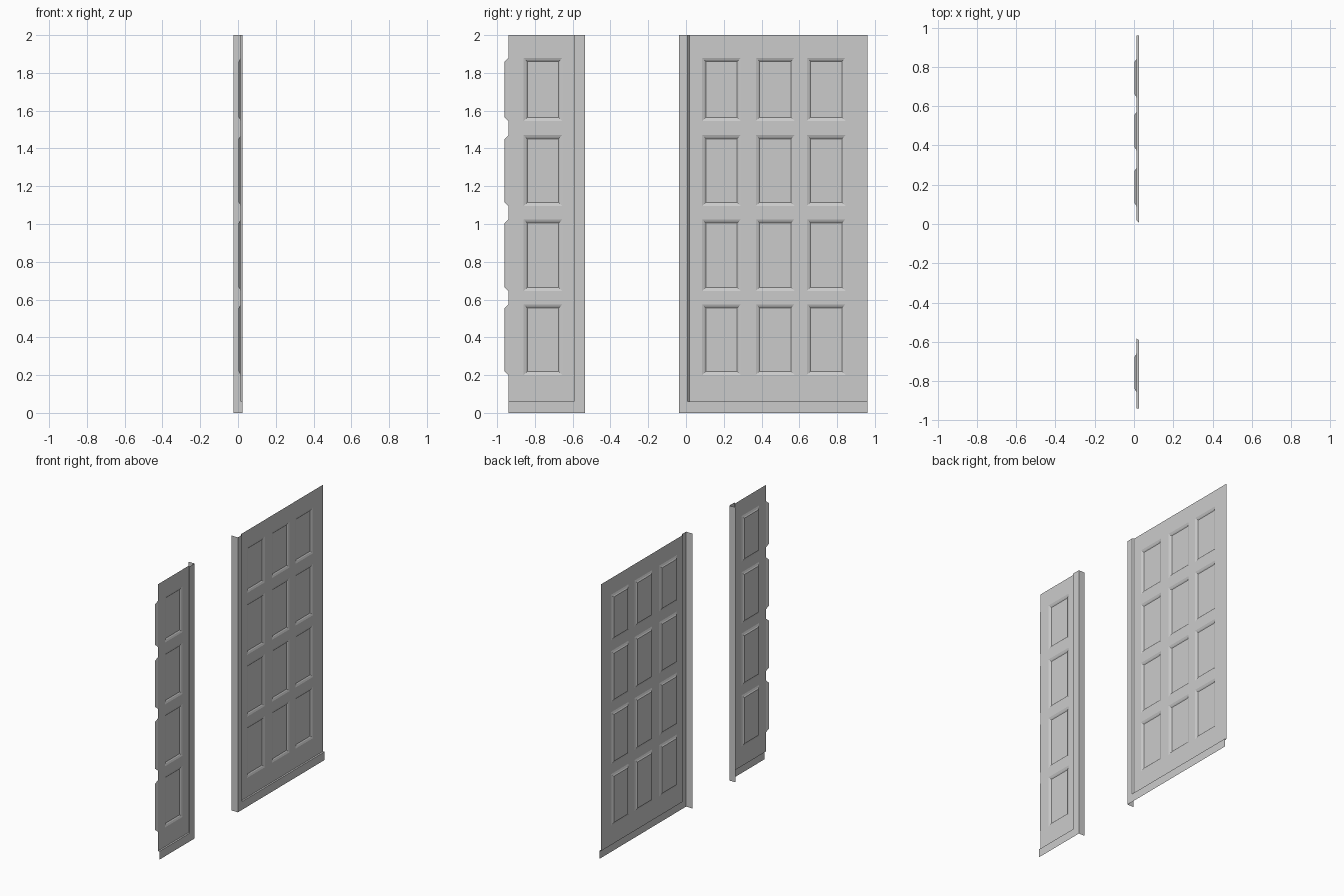
import bpy, bmesh

if "Cube" in bpy.data.objects:
    bpy.data.objects.remove(bpy.data.objects["Cube"])

FRONT, SHEET, GROOVE, DEEP, BACK = 0.025, 0.013, 0.008, 0.003, -0.025
LEDGE = 0.06
ROWS = [(0.20, 0.575), (0.645, 1.025), (1.095, 1.47), (1.545, 1.88)]
# recess profile: inset from the opening, depth
STEPS = [(0.0, SHEET), (0.013, GROOVE), (0.02, DEEP)]


def make_object(name, quads):
    bm = bmesh.new()
    for q in quads:
        bm.faces.new([bm.verts.new(p) for p in q])
    bmesh.ops.remove_doubles(bm, verts=bm.verts, dist=0.0002)
    bmesh.ops.recalc_face_normals(bm, faces=bm.faces)
    # the visible skin faces +x
    if sum(f.normal.x * f.calc_area() for f in bm.faces) < 0:
        bmesh.ops.reverse_faces(bm, faces=bm.faces)
    me = bpy.data.meshes.new(name)
    bm.to_mesh(me)
    bm.free()
    ob = bpy.data.objects.new(name, me)
    bpy.context.collection.objects.link(ob)


def flat(x, y0, y1, z0, z1):
    return [(x, y0, z0), (x, y1, z0), (x, y1, z1), (x, y0, z1)]


def rings(y0, y1, z0, z1):
    return [flat(x, y0 + i, y1 - i, z0 + i, z1 - i) for i, x in STEPS]


def recess(y0, y1, z0, z1):
    """Stepped recess ending in a flat panel."""
    r = rings(y0, y1, z0, z1)
    quads = [[a[k], a[(k + 1) % 4], b[(k + 1) % 4], b[k]]
             for a, b in zip(r, r[1:]) for k in range(4)]
    return quads + [r[-1]]


def sheet(name, y0, y1, cols):
    """Panelled sheet with a grid of recesses."""
    ys = [y0] + [v for c in cols for v in c] + [y1]
    zs = [LEDGE] + [v for r in ROWS for v in r] + [2.0]
    quads = []
    for i in range(len(ys) - 1):
        for j in range(len(zs) - 1):
            cell = (ys[i], ys[i + 1], zs[j], zs[j + 1])
            quads += recess(*cell) if i % 2 and j % 2 else [flat(SHEET, *cell)]
    make_object(name, quads)


def frame(name, outer, inner, rebate, end):
    """Jamb with a return flange, rebate, and the plinth with its ledge."""
    prof = [(BACK, outer), (FRONT, outer), (FRONT, inner), (SHEET, rebate)]
    quads = [[(a[0], a[1], z0), (b[0], b[1], z0), (b[0], b[1], z1), (a[0], a[1], z1)]
             for a, b in zip(prof, prof[1:]) for z0, z1 in [(LEDGE, 2.0)]]
    quads += [[(BACK, outer, 0), (FRONT, outer, 0),
               (FRONT, outer, LEDGE), (BACK, outer, LEDGE)],
              flat(FRONT, outer, inner, 0, LEDGE),
              flat(FRONT, inner, end, 0, LEDGE),
              [(FRONT, inner, LEDGE), (FRONT, end, LEDGE),
               (SHEET, end, LEDGE), (SHEET, rebate, LEDGE)]]
    make_object(name, quads)


# wide wall section
sheet("wide_panelling", 0.018, 0.96, [(0.086, 0.29), (0.37, 0.575), (0.64, 0.845)])
frame("wide_frame", -0.037, 0.008, 0.018, 0.96)

# narrow wall section
sheet("narrow_panelling", -0.94, -0.582, [(-0.86, -0.655)])
frame("narrow_frame", -0.534, -0.592, -0.582, -0.94)

# cut-off recess edges on the narrow section's outer side
edge = []
for z0, z1 in ROWS:
    r = rings(-1.2, -0.94, z0, z1)
    edge += [[a[1], a[2], b[2], b[1]] for a, b in zip(r, r[1:])]
make_object("narrow_edge_mouldings", edge)
